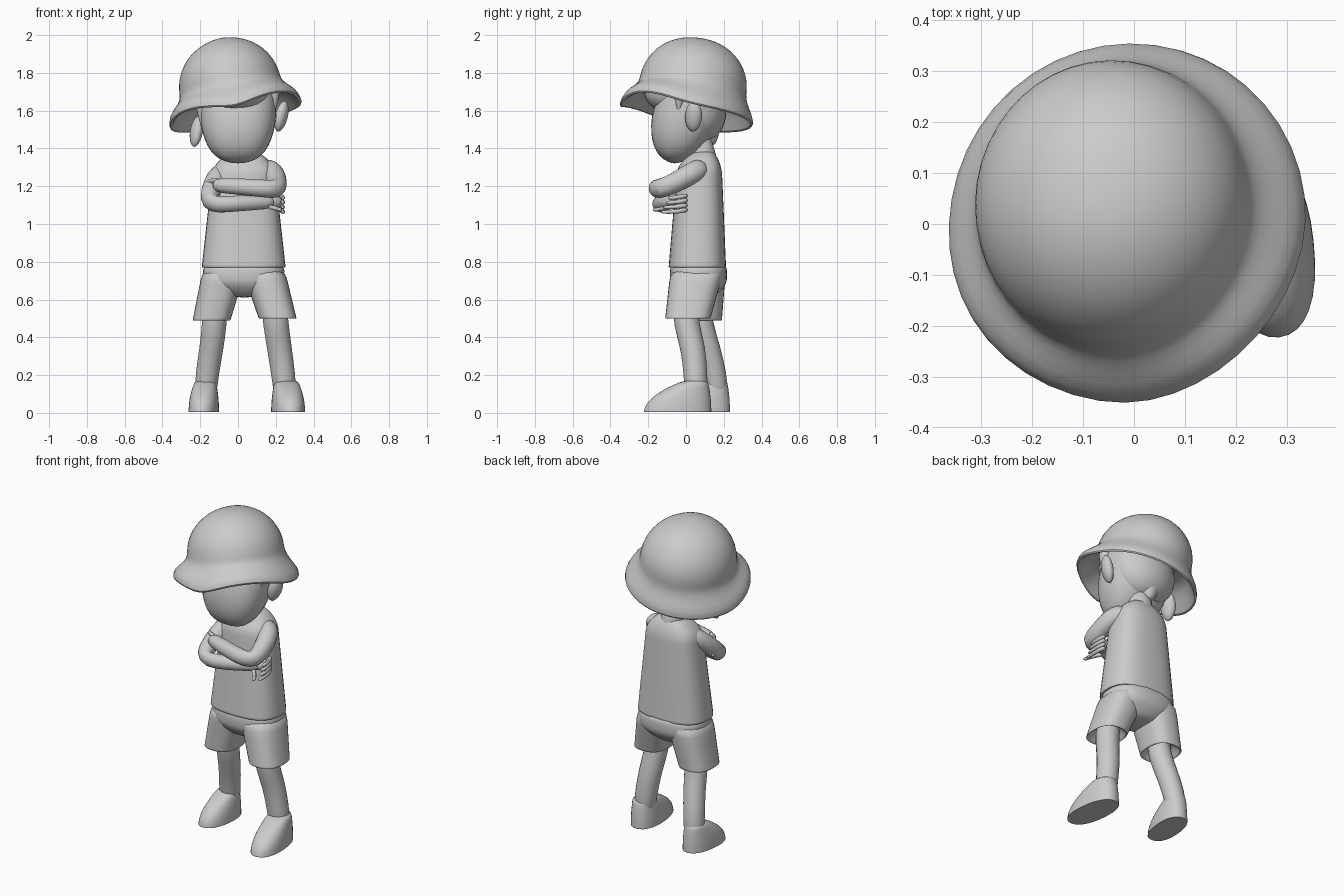
import bpy
from math import sin, cos, pi, radians, copysign
from mathutils import Vector, Matrix

if "Cube" in bpy.data.objects:
    bpy.data.objects.remove(bpy.data.objects["Cube"])

GREY = (.6, .6, .6, 1)
material = bpy.data.materials.new("plain grey")
material.use_nodes = True
material.diffuse_color = GREY
material.node_tree.nodes["Principled BSDF"].inputs["Base Color"].default_value = GREY


def skin(name, rings):
    """Bridge equal-sized rings of points, cap both ends and smooth the result."""
    sides = len(rings[0])
    verts = [point for ring in rings for point in ring]
    faces = []
    for row in range(len(rings) - 1):
        low, high = row * sides, (row + 1) * sides
        for i in range(sides):
            j = (i + 1) % sides
            faces.append((low + i, low + j, high + j, high + i))
    faces.append(tuple(reversed(range(sides))))
    faces.append(tuple(range(len(verts) - sides, len(verts))))
    mesh = bpy.data.meshes.new(name)
    mesh.from_pydata(verts, [], faces)
    mesh.materials.append(material)
    part = bpy.data.objects.new(name, mesh)
    bpy.context.collection.objects.link(part)
    smooth = part.modifiers.new("smooth", 'SUBSURF')
    smooth.levels = smooth.render_levels = 1
    bpy.ops.object.select_all(action='DESELECT')
    part.select_set(True)
    bpy.context.view_layer.objects.active = part
    bpy.ops.object.shade_smooth_by_angle(angle=radians(60))
    return part


def circle(sides):
    return [2 * pi * (i + .5) / sides for i in range(sides)]


def section(centre, width, depth, power=2, sides=16):
    """Horizontal rounded box with the given half width and half depth."""
    def bulge(value):
        return copysign(abs(value) ** (2 / power), value)
    return [Vector((width * bulge(cos(a)), depth * bulge(sin(a)), 0)) * 1.02 + Vector(centre)
            for a in circle(sides)]


def taper(low, high, steps, power=2.6, ease=lambda t: t):
    """Sections from low to high, each given as (centre, half width, half depth)."""
    rings = []
    for step in range(steps + 1):
        t = step / steps
        centre = Vector(low[0]).lerp(Vector(high[0]), ease(t))
        centre.z = low[0][2] + (high[0][2] - low[0][2]) * t
        width = low[1] + (high[1] - low[1]) * ease(t)
        depth = low[2] + (high[2] - low[2]) * ease(t)
        rings.append(section(centre, width, depth, power))
    return rings


def hem(ring, depth):
    """Crisp lower edge, recessed upwards to show an open inside."""
    middle = sum(ring, Vector()) / len(ring)
    lift = Vector((0, 0, depth))
    return [[middle.lerp(p, .7) + lift for p in ring], [middle.lerp(p, .9) for p in ring],
            [p.copy() for p in ring]]


def ball(name, centre, size, power=2, lean=0, full=1, sides=16, rows=10):
    """Ellipsoid sliding back by lean towards the top; full under 1 squares its front outline."""
    rings = []
    for row in range(rows + 1):
        a = pi * (row + .2) / (rows + .4)
        offset = Vector((0, -lean * cos(a), -size[2] * cos(a)))
        rings.append(section(Vector(centre) + offset, size[0] * sin(a) ** full, size[1] * sin(a),
                             power, sides))
    return skin(name, rings)


def tube(name, points, start, end, sides=10):
    """Limb along points, its radius going from start to end, with rounded ends."""
    path = [Vector(p) for p in points]
    count = len(path) - 1
    radius = [start + (end - start) * i / count for i in range(count + 1)]
    path.insert(0, path[0] - (path[1] - path[0]).normalized() * start / 2)
    path.append(path[-1] + (path[-1] - path[-2]).normalized() * end / 2)
    radius = [start / 2] + radius + [end / 2]
    rings, across, before = [], None, None
    for i, point in enumerate(path):
        along = (path[min(i + 1, count + 2)] - path[max(i - 1, 0)]).normalized()
        across = before.rotation_difference(along) @ across if before else along.orthogonal().normalized()
        other, before = along.cross(across), along
        rings.append([point + (across * cos(a) + other * sin(a)) * radius[i] * 1.06
                      for a in circle(sides)])
    return skin(name, rings)


# Bucket hat: lining, drooping rim, brim and dome turned about a leaning axis
profile = [(.2, .13), (.25, .12), (.3, .07), (.35, -.01), (.365, 0), (.355, .045), (.31, .095), (.28, .14)]
for step in range(9):
    a = pi / 2 * step / 8.2
    profile.append((.275 * cos(a), .17 + .255 * sin(a)))
axis = Vector((-.2, .14, 1))
place = Matrix.Translation((-.01, 0, 1.57)) @ Vector((0, 0, 1)).rotation_difference(axis).to_matrix().to_4x4()
hat = []
for radius, height in profile:
    flare = min(1, max(0, radius - .27) / .07)
    ring = []
    for a in circle(22):
        # The brim waves up on both sides of the front
        lift = .05 * flare * abs(sin(2 * a)) if sin(a) < 0 else 0
        back = .015 * (1 - flare) * (1 + sin(a))
        ring.append(place @ Vector((radius * cos(a), radius * sin(a) + back, height + lift)))
    hat.append(ring)
skin("bucket_hat", hat)

# Head, leaning forward to the chin, with a brow under the hat
ball("head", (0, .01, 1.61), (.205, .185, .29), power=2.4, lean=.07, full=.72)
ball("brow", (-.01, -.02, 1.7), (.18, .205, .13), power=2.3)

# Hair at the back, with a nape tuft
ball("back_hair", (-.01, .06, 1.62), (.205, .155, .19), lean=-.02, full=.8)
tube("nape_tuft", [(-.01, .11, 1.53), (0, .13, 1.43)], .09, .035)

# Ears and sideburns, the right ones lower because the head tilts
for side, label, drop in ((1, "left", 0), (-1, "right", .08)):
    ear = ball(label + "_ear", (0, 0, 0), (.035, .05, .085), sides=10, rows=6)
    ear.location = (.225 * side + .005, .04, 1.57 - drop)
    ear.rotation_euler = (radians(-8), radians(12), radians(-20 * side))
    x = .19 * side
    tube(label + "_sideburn", [(x, -.03, 1.72 - drop), (x, -.04, 1.59 - drop)], .05, .005, sides=6)

tube("neck", [(.035, .1, 1.31), (.025, .08, 1.38), (.015, .06, 1.46)], .075, .07)

# Sleeveless shirt: straight flare, then a rounded shoulder line
waist = ((.03, .06, .77), .222, .152)
chest = ((.03, .07, 1.24), .17, .122)
collar = ((.035, .095, 1.39), .06, .045)
body = taper(waist, chest, 5, power=2.7)
shoulders = taper(chest, collar, 5, power=2.7, ease=lambda t: t ** 2.4)
skin("shirt", hem(body[0], .02) + body + shoulders[1:])

# Shorts: rounded hip block and two flared legs
crotch = ((.035, .065, .61), .07, .08)
hips = ((.03, .066, .71), .215, .152)
belt = ((.03, .066, .8), .215, .15)
skin("shorts_hips", taper(crotch, hips, 4, ease=lambda t: sin(t * pi / 2)) + taper(hips, belt, 2)[1:])
for label, knee, hip in (("left", (.21, .01, .5), (.13, .062, .77)),
                         ("right", (-.14, .07, .49), (-.07, .07, .77))):
    leg = taper((knee, .1, .12), (hip, .115, .142), 4)
    skin(label + "_shorts_leg", hem(leg[0], .06) + leg)

# Legs
tube("left_leg", [(.19, 0, .58), (.2, 0, .47), (.22, .04, .34), (.24, .05, .2), (.25, .055, .1)], .07, .062)
tube("right_leg", [(-.12, .07, .58), (-.125, .075, .47), (-.14, .12, .34), (-.165, .155, .2),
                   (-.17, .165, .1)], .068, .06)

# Shoes: long rounded toe easing up into the ankle
for label, spot, turn, size in (("left", (.255, .055, .005), 6, (1, 1, 1)),
                                ("right", (-.172, .165, .005), -6, (.9, .86, 1))):
    sole = ((0, -.1, 0), .088, .18)
    ankle = ((0, 0, .17), .06, .06)
    layers = taper(sole, ankle, 6, power=2.3, ease=lambda t: t ** 2)
    shoe = skin(label + "_shoe", hem(layers[0], 0) + layers)
    shoe.location = spot
    shoe.rotation_euler.z = radians(turn)
    shoe.scale = size

# Folded arms, the right forearm passing under the left
tube("left_arm", [(.15, .075, 1.29), (.195, .03, 1.27), (.207, -.06, 1.215), (.21, -.14, 1.185),
                  (.16, -.16, 1.185), (.06, -.145, 1.195), (-.11, -.09, 1.205)], .06, .042)
tube("right_arm", [(-.07, .075, 1.27), (-.115, .03, 1.25), (-.147, -.05, 1.17), (-.155, -.12, 1.115),
                   (-.11, -.14, 1.1), (0, -.135, 1.11), (.17, -.07, 1.115)], .06, .038)

# Hands gripping the opposite arm
tube("right_palm", [(.17, -.06, 1.115), (.215, -.025, 1.115)], .036, .034)
tube("right_thumb", [(.17, -.09, 1.09), (.21, -.13, 1.08), (.225, -.17, 1.075)], .015, .011, sides=6)
for i in range(4):
    drop = Vector((0, 0, -.025 * i))
    reach = Vector((0, -.012 * i, 0))
    right = [Vector((.222, 0, 1.15)), Vector((.24, -.05, 1.14)), Vector((.236, -.09, 1.138)) + reach]
    left = [Vector((-.11, -.09, 1.235)), Vector((-.16, -.06, 1.225)), Vector((-.175, -.015, 1.22))]
    for label, finger in (("right", right), ("left", left)):
        tube(f"{label}_finger_{i + 1}", [p + drop for p in finger], .015, .011, sides=6)
